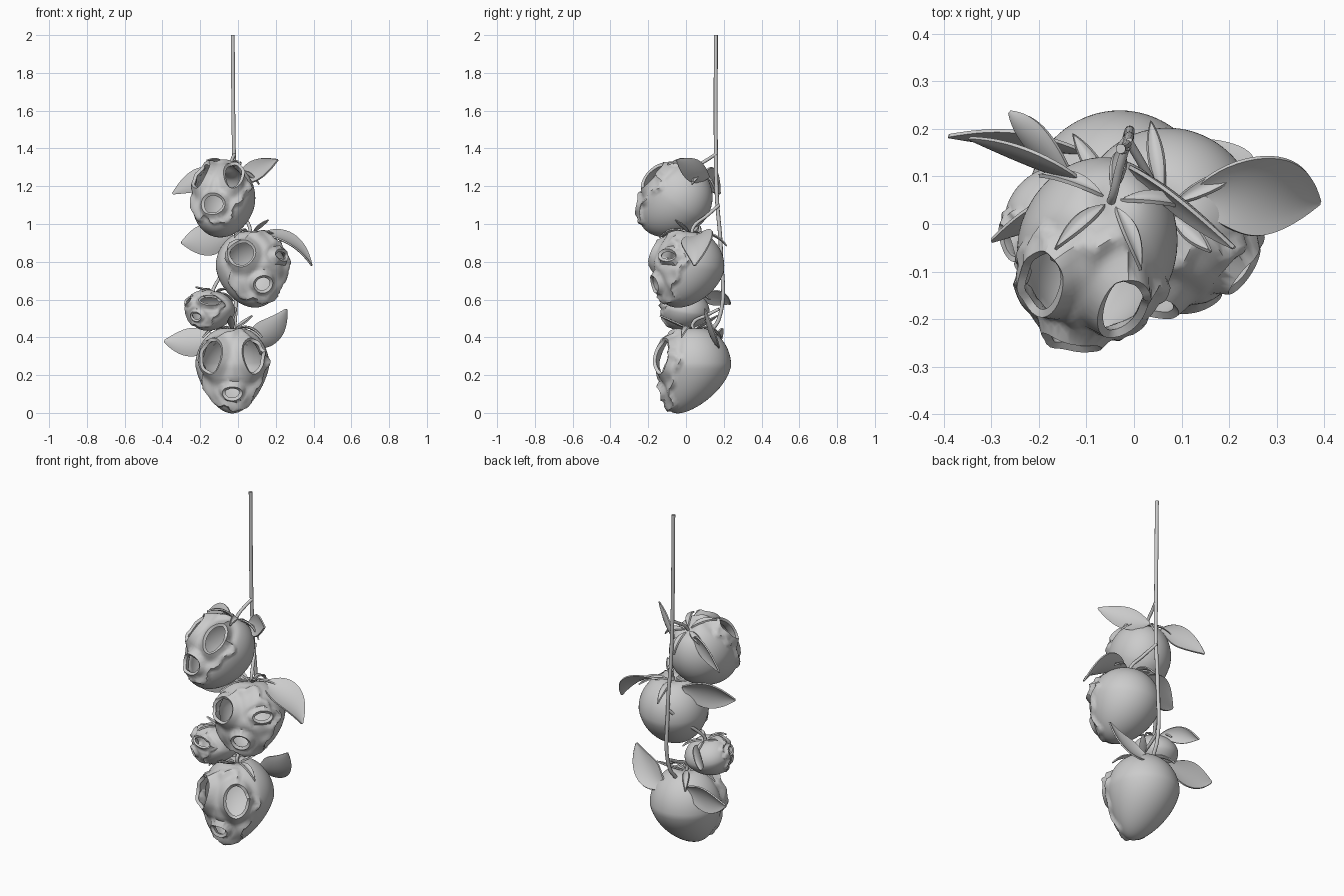
import bpy
import bmesh
import math
from mathutils import Vector, Matrix

if "Cube" in bpy.data.objects:
    bpy.data.objects.remove(bpy.data.objects["Cube"])

grey = bpy.data.materials.new("plain_grey")
grey.use_nodes = True
grey.diffuse_color = (0.6, 0.6, 0.6, 1)
grey.node_tree.nodes["Principled BSDF"].inputs["Base Color"].default_value = (0.6, 0.6, 0.6, 1)


def finish(bm, name, thickness, offset):
    """Turn a bmesh surface into a solid, smooth-shaded object."""
    mesh = bpy.data.meshes.new(name)
    bm.to_mesh(mesh)
    bm.free()
    ob = bpy.data.objects.new(name, mesh)
    bpy.context.collection.objects.link(ob)
    mesh.materials.append(grey)
    mod = ob.modifiers.new("thickness", "SOLIDIFY")
    mod.thickness = thickness
    mod.offset = offset
    bpy.context.view_layer.objects.active = ob
    bpy.ops.object.modifier_apply(modifier=mod.name)
    ob.data.polygons.foreach_set("use_smooth", [True] * len(ob.data.polygons))
    ob.data.set_sharp_from_angle(angle=math.radians(50))


def bezier(a, b, c, t):
    return a * (1 - t) ** 2 + b * 2 * t * (1 - t) + c * t * t


def leaf(name, base, mid, tip, side, width, cup=0.25, steps=20, across=8):
    """Cupped pointed blade along a curve; side is the width direction."""
    base, mid, tip, side = map(Vector, (base, mid, tip, side))
    bm = bmesh.new()
    rows = []
    for i in range(steps + 1):
        t = i / steps
        p = bezier(base, mid, tip, t)
        tangent = ((mid - base) * (1 - t) + (tip - mid) * t).normalized()
        s = (side - tangent * side.dot(tangent)).normalized()
        n = tangent.cross(s)
        w = width * (0.04 + 0.96 * math.sin(math.pi * t ** 0.95) ** 0.9) / 2 if 0 < t < 1 else width * 0.03
        row = []
        for j in range(across + 1):
            k = 2 * j / across - 1
            row.append(bm.verts.new(p + s * k * w + n * cup * w * (k * k - 0.5)))
        rows.append(row)
    for r, q in zip(rows, rows[1:]):
        for j in range(across):
            bm.faces.new((r[j], r[j + 1], q[j + 1], q[j]))
    finish(bm, name, 0.008, 0)


def direction(yaw, elevation):
    y, e = math.radians(yaw), math.radians(elevation)
    return Vector((math.sin(y) * math.cos(e), -math.cos(y) * math.cos(e), math.sin(e)))


def opening(yaw, elevation, a, b):
    """Elliptical opening: centre direction, right and up axes, half sizes."""
    c = direction(yaw, elevation)
    right = Vector((0, 0, 1)).cross(c).normalized()
    return c, right, c.cross(right), a, b


def rho(d, hole):
    c, right, up, a, b = hole
    if d.dot(c) < 0:
        return 9
    return math.hypot(d.dot(right) / a, d.dot(up) / b)


def fruit_shape(d, radius, squash, narrow, chin, holes):
    """Strawberry body with flared ragged mask and raised lips."""
    grow = 1.0
    angle = math.degrees(d.angle(direction(0, -5)))
    turn = math.atan2(d.z, d.x)
    edge = 62 + 7 * math.sin(5 * turn + 1) + 4 * math.sin(11 * turn)
    if angle < edge:
        grow += 0.015 + 0.09 * math.exp(-((edge - angle) / 9) ** 2)
    else:
        grow += 0.105 * max(0, 1 - (angle - edge) / 4)
    for h in holes:
        r = rho(d, h)
        if r < 3:
            grow += 0.085 * math.exp(-((r - 1) / 0.22) ** 2)
            grow -= 0.04 * math.exp(-((r - 1.55) / 0.25) ** 2)
    low = max(0, -d.z)
    crown = 0.1 * math.exp(-(math.hypot(d.x, d.y) / 0.25) ** 2) if d.z > 0 else 0
    taper = 1 - 0.6 * chin * low
    x = d.x * narrow * taper * grow
    y = d.y * taper * grow - chin * low ** 2
    z = (d.z * (1.19 if d.z < 0 else 1) * (1 + (grow - 1) * 0.5) - crown) * squash
    return Vector((x, y, z)) * radius


def fruit(name, centre, radius, yaw, tilt, squash, narrow, chin, holes):
    """Hollow fruit with eye and mouth openings; returns its placement matrix."""
    place = (Matrix.Translation(centre) @ Matrix.Rotation(math.radians(yaw), 4, "Z")
             @ Matrix.Rotation(math.radians(-tilt), 4, "X"))
    bm = bmesh.new()
    bmesh.ops.create_icosphere(bm, subdivisions=5, radius=1)
    for h in holes:
        cut = [v for v in bm.verts if rho(v.co, h) < 1]
        border = {e.other_vert(v) for v in cut for e in v.link_edges} - set(cut)
        bmesh.ops.delete(bm, geom=cut, context="VERTS")
        c, right, up, a, b = h
        for v in border:
            r = rho(v.co, h)
            u, w = v.co.dot(right) / r, v.co.dot(up) / r
            v.co = right * u + up * w + c * math.sqrt(1 - u * u - w * w)
    for v in bm.verts:
        v.co = place @ fruit_shape(v.co.normalized(), radius, squash, narrow, chin, holes)
    finish(bm, name, radius * 0.09, -1)
    return place


def sepals(name, place, radius, height, lift, phase):
    """Narrow strips around the crown, every other one curling up by lift."""
    for i in range(5):
        a = phase + math.tau * i / 5
        out = Vector((math.cos(a), math.sin(a), 0))
        reach = radius * (0.85 + 0.15 * math.sin(3 * i + phase))
        pts = [place @ (out * 0.02 + Vector((0, 0, height * 0.92))),
               place @ (out * reach * 0.6 + Vector((0, 0, height * 1.08))),
               place @ (out * reach + Vector((0, 0, height * (lift if i % 2 else 0.7))))]
        side = place.to_3x3() @ Vector((-out.y, out.x, 0))
        leaf(f"{name}_{i + 1}", *pts, side, radius * 0.17, 0.4, 12, 4)


def tube(name, points, radius):
    curve = bpy.data.curves.new(name, "CURVE")
    curve.dimensions = "3D"
    curve.bevel_depth = radius
    curve.bevel_resolution = 3
    curve.use_fill_caps = True
    spline = curve.splines.new("BEZIER")
    spline.bezier_points.add(len(points) - 1)
    for bp, p in zip(spline.bezier_points, points):
        bp.co = p
        bp.handle_left_type = bp.handle_right_type = "AUTO"
    ob = bpy.data.objects.new(name, curve)
    bpy.context.collection.objects.link(ob)
    curve.materials.append(grey)


# Fruits: name, centre, radius, yaw, tilt, squash, narrow, chin, openings, sepal lift, stem start
fruits = [
    ("top_fruit", (-0.078, -0.05, 1.135), 0.19, -17, 35, 1.04, 0.88, 0.14,
     [opening(-32, 13, 0.3, 0.42), opening(32, 13, 0.3, 0.42), opening(3, -38, 0.38, 0.26)],
     0.75, (-0.018, 0.16, 1.37)),
    ("middle_fruit", (0.072, 0.01, 0.778), 0.193, 19, 8, 0.99, 0.98, 0.22,
     [opening(-34, 14, 0.36, 0.36), opening(36, 10, 0.28, 0.17), opening(0, -32, 0.28, 0.22)],
     1.2, (-0.012, 0.175, 1.1)),
    ("small_fruit", (-0.145, -0.005, 0.548), 0.13, -38, 12, 0.77, 1.0, 0.22,
     [opening(-34, 14, 0.3, 0.22), opening(34, 14, 0.42, 0.27), opening(0, -32, 0.27, 0.22)],
     1.1, (-0.01, 0.185, 0.85)),
    ("bottom_fruit", (-0.03, 0.037, 0.25), 0.202, 0, 0, 1.05, 0.97, 0.4,
     [opening(-34, 15, 0.32, 0.42), opening(34, 15, 0.32, 0.42), opening(0, -35, 0.29, 0.17)],
     1.25, (-0.015, 0.175, 0.55)),
]
for i, (name, centre, radius, yaw, tilt, squash, narrow, chin, holes, lift, start) in enumerate(fruits):
    place = fruit(name, centre, radius, yaw, tilt, squash, narrow, chin, holes)
    height = radius * squash
    sepals(name + "_sepal", place, radius, height, lift, 0.4 + i)
    crown = place @ Vector((0, 0, height * 0.88))
    neck = place @ Vector((0, 0, height * 1.06))
    start = Vector(start)
    tube(name + "_stem", [start, (start + neck) / 2 + Vector((0, 0.005, 0.005)), neck, crown], 0.009)

# Hanging cord
tube("cord", [(-0.028, 0.158, 2), (-0.022, 0.158, 1.4), (-0.016, 0.163, 1.15), (-0.01, 0.185, 0.85),
              (-0.015, 0.175, 0.5), (-0.025, 0.13, 0.43)], 0.0105)

# Ear-like leaves
leaf("top_right_leaf", (-0.11, 0.09, 1.26), (-0.2, 0.13, 1.26), (-0.345, 0.18, 1.16), (0, 0.2, 1), 0.12)
leaf("top_left_leaf", (-0.01, 0.12, 1.25), (0.09, 0.05, 1.27), (0.21, -0.05, 1.34), (0, 0.3, 1), 0.12)
leaf("middle_right_leaf", (-0.03, 0.08, 0.95), (-0.16, 0.03, 0.91), (-0.3, -0.035, 0.9), (0, 0.3, 1), 0.17)
leaf("middle_left_leaf", (0.11, 0.05, 0.94), (0.29, 0.075, 0.97), (0.39, 0.045, 0.78), (0.15, 1, 0.3), 0.175)
leaf("small_leaf", (-0.12, 0.07, 0.62), (-0.2, 0.17, 0.62), (-0.26, 0.235, 0.575), (1, -0.7, 0.7), 0.09)
leaf("bottom_right_leaf", (-0.1, 0.15, 0.4), (-0.25, 0.18, 0.36), (-0.39, 0.185, 0.38), (0, 0.15, 1), 0.15)
leaf("bottom_left_leaf", (0.02, 0.16, 0.38), (0.17, 0.14, 0.38), (0.255, 0.1, 0.55), (0.3, 0.45, -1), 0.15)
